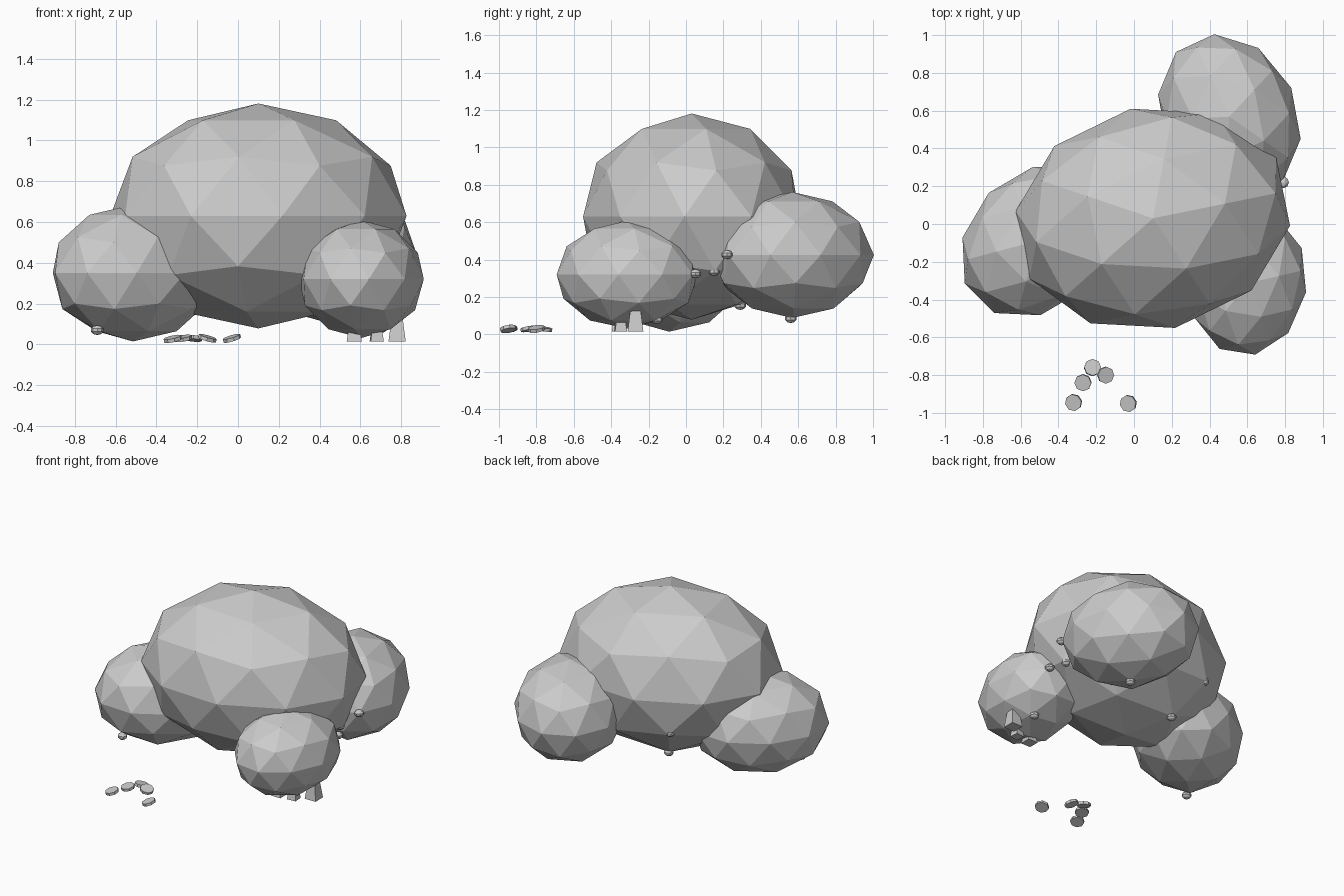
import bpy
import bmesh
from math import radians
from mathutils import Matrix

cube = bpy.data.objects.get("Cube")
if cube:
    bpy.data.objects.remove(cube, do_unlink=True)

GREY = (0.6, 0.6, 0.6, 1.0)
grey = bpy.data.materials.new("plain_grey")
grey.use_nodes = True
grey.diffuse_color = GREY
grey.node_tree.nodes["Principled BSDF"].inputs["Base Color"].default_value = GREY


def add_part(name, bm, location, rotation=(0, 0, 0)):
    """Turn a bmesh into a flat shaded grey object."""
    mesh = bpy.data.meshes.new(name)
    bm.to_mesh(mesh)
    bm.free()
    mesh.materials.append(grey)
    obj = bpy.data.objects.new(name, mesh)
    obj.location = location
    obj.rotation_euler = [radians(a) for a in rotation]
    bpy.context.collection.objects.link(obj)
    return obj


def add_clump(name, location, radius, turn):
    """Faceted foliage ball, squashed in depth and height."""
    bm = bmesh.new()
    bmesh.ops.create_icosphere(bm, subdivisions=2, radius=radius)
    bmesh.ops.scale(bm, vec=(1, 0.8, 0.745), verts=bm.verts)
    add_part(name, bm, location, (0, 0, turn))


def add_berry(name, location):
    bm = bmesh.new()
    bmesh.ops.create_uvsphere(bm, u_segments=8, v_segments=5, radius=0.032)
    bmesh.ops.scale(bm, vec=(1, 1, 0.75), verts=bm.verts)
    add_part(name, bm, location)


def add_petal(name, location, tilt):
    """Fallen eight sided disc."""
    bm = bmesh.new()
    bmesh.ops.create_cone(bm, cap_ends=True, segments=8, radius1=0.045,
                          radius2=0.045, depth=0.018)
    add_part(name, bm, location, tilt)


def add_stub(name, location, width, height, turn):
    """Square tapered stem standing on the ground."""
    bm = bmesh.new()
    bmesh.ops.create_cone(bm, cap_ends=True, segments=4, radius1=width * 0.7,
                          radius2=width * 0.4, depth=height,
                          matrix=Matrix.Translation((0, 0, height / 2)))
    add_part(name, bm, location, (0, 0, turn))


# Foliage
add_clump("main_foliage", (0.10, 0.03, 0.63), 0.74, 11.5)
add_clump("side_foliage", (-0.515, -0.09, 0.35), 0.45, 45)
add_clump("front_foliage", (0.605, -0.313, 0.32), 0.387, 81)
add_clump("back_foliage", (0.505, 0.568, 0.425), 0.452, 115)

# Berries hanging under the foliage
berries = [
    (0.79, 0.22, 0.427), (0.69, 0.15, 0.337), (0.745, 0.05, 0.325),
    (0.70, -0.155, 0.08), (0.50, 0.56, 0.085), (-0.07, 0.29, 0.155),
    (-0.20, 0.46, 0.39), (-0.69, -0.30, 0.07),
]
for i, place in enumerate(berries):
    add_berry(f"berry_{i + 1}", place)

# Fallen discs on the ground
petals = [
    ((-0.32, -0.945, 0.027), (8, -14, 10)), ((-0.27, -0.84, 0.03), (10, -8, 0)),
    ((-0.22, -0.76, 0.03), (-10, 6, 0)), ((-0.15, -0.80, 0.03), (8, 16, 0)),
    ((-0.03, -0.95, 0.03), (6, -18, 10)),
]
for i, (place, tilt) in enumerate(petals):
    add_petal(f"fallen_disc_{i + 1}", place, tilt)

# Stems below the front clump
add_stub("stem_left", (0.57, -0.36, 0.015), 0.075, 0.1, 45)
add_stub("stem_middle", (0.68, -0.35, 0.015), 0.065, 0.1, 50)
add_stub("stem_tall", (0.78, -0.27, 0.015), 0.085, 0.14, 45)
